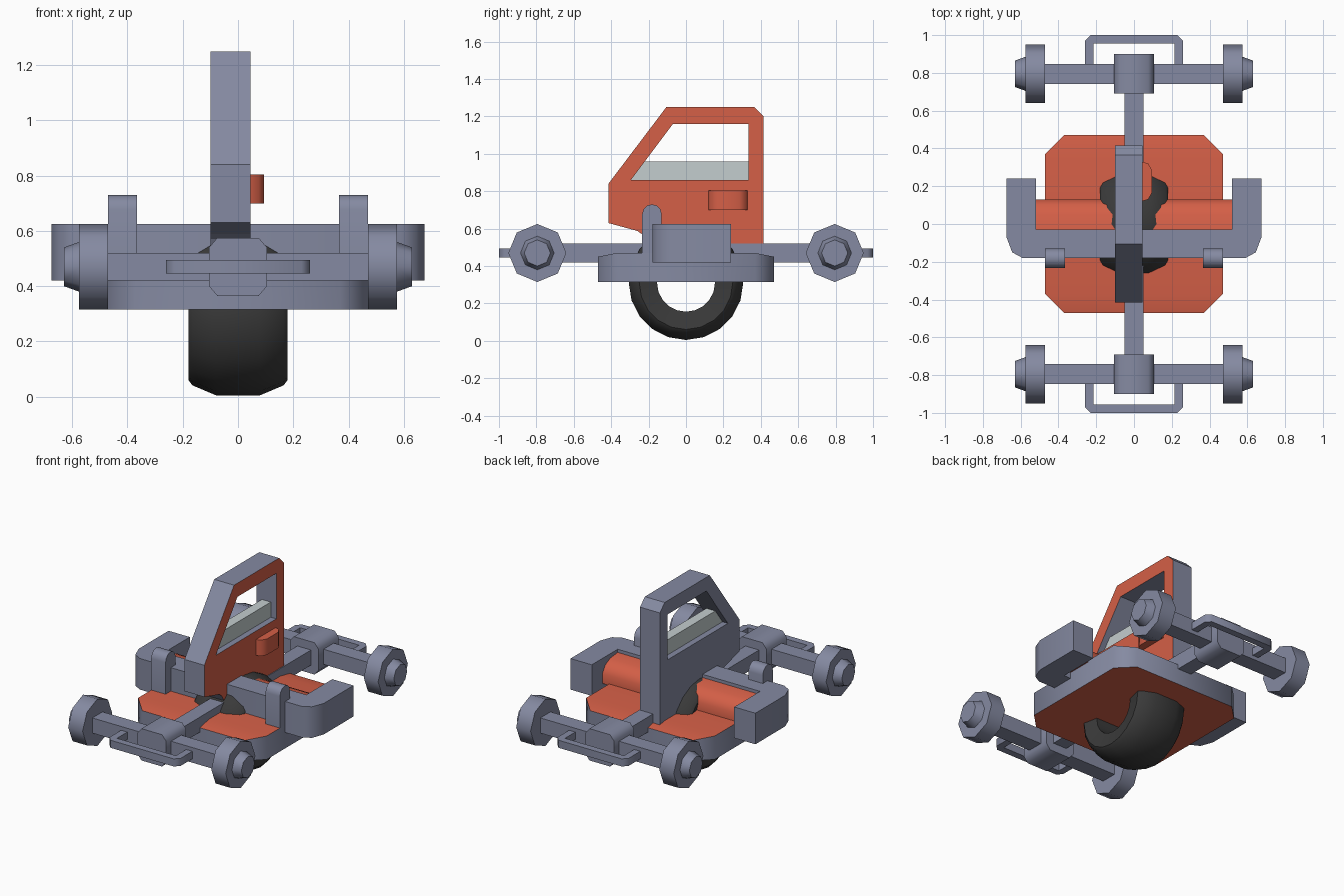
import bpy, bmesh, math
from mathutils import Vector

if "Cube" in bpy.data.objects:
    bpy.data.objects.remove(bpy.data.objects["Cube"])


def material(name, r, g, b):
    m = bpy.data.materials.new(name)
    m.diffuse_color = (r, g, b, 1)
    m.use_nodes = True
    m.node_tree.nodes["Principled BSDF"].inputs["Base Color"].default_value = m.diffuse_color
    return m


GREY = material("blue grey", 0.235, 0.255, 0.36)
RED = material("brick red", 0.66, 0.115, 0.063)
BLACK = material("tyre black", 0.042, 0.042, 0.042)
GLASS = material("window glass", 0.55, 0.61, 0.62)


def finish(bm, name, mats, rule=None, smooth=0):
    """Fix normals, colour faces by a rule on their normal, smooth by angle."""
    bmesh.ops.recalc_face_normals(bm, faces=bm.faces[:])
    bm.normal_update()
    for f in bm.faces:
        f.material_index = rule(f.normal) if rule else 0
        f.smooth = smooth > 0
    for e in bm.edges:
        if len(e.link_faces) == 2:
            e.smooth = e.calc_face_angle() < math.radians(smooth)
    me = bpy.data.meshes.new(name)
    bm.to_mesh(me)
    bm.free()
    for m in mats:
        me.materials.append(m)
    ob = bpy.data.objects.new(name, me)
    bpy.context.collection.objects.link(ob)
    return ob


def prism(name, axis, a, b, loops, mats, rule=None, smooth=0):
    """Extrude an outline (first loop) with holes (other loops) from a to b."""
    place = {"x": lambda u, v: (a, u, v), "y": lambda u, v: (u, a, v),
             "z": lambda u, v: (u, v, a)}[axis]
    step = {"x": (b - a, 0, 0), "y": (0, b - a, 0), "z": (0, 0, b - a)}[axis]
    bm = bmesh.new()
    for loop in loops:
        vs = [bm.verts.new(place(*p)) for p in loop]
        for i in range(len(vs)):
            bm.edges.new((vs[i - 1], vs[i]))
    bmesh.ops.triangle_fill(bm, edges=bm.edges[:], use_beauty=True, use_dissolve=False)
    ext = bmesh.ops.extrude_face_region(bm, geom=bm.faces[:])
    moved = [v for v in ext["geom"] if isinstance(v, bmesh.types.BMVert)]
    bmesh.ops.translate(bm, vec=Vector(step), verts=moved)
    return finish(bm, name, mats, rule, smooth)


def rect(u0, u1, v0, v1):
    return [(u0, v0), (u1, v0), (u1, v1), (u0, v1)]


def box(name, x, y, z, mat):
    return prism(name, "z", z[0], z[1], [rect(*x, *y)], [mat])


def lathe(name, profile, centre, sides, mat, smooth):
    """Spin an (x, radius) profile about the x axis."""
    bm = bmesh.new()
    cy, cz = centre
    vs = [bm.verts.new((x, cy, cz + r)) for x, r in profile]
    for p, q in zip(vs, vs[1:]):
        bm.edges.new((p, q))
    bmesh.ops.spin(bm, geom=bm.verts[:] + bm.edges[:], cent=(0, cy, cz),
                   axis=(1, 0, 0), angle=2 * math.pi, steps=sides)
    bmesh.ops.remove_doubles(bm, verts=bm.verts[:], dist=0.0005)
    return finish(bm, name, [mat], None, smooth)


# Base: chamfered slab, red above and below, grey round the sides
bm = bmesh.new()
for sx in (-1, 1):
    for x, y, top in ((0.47, 0.37, 0.47), (0.37, 0.47, 0.45)):
        for sy in (-1, 1):
            bm.verts.new((sx * x, sy * y, 0.315))
            bm.verts.new((sx * x, sy * y, top))
bmesh.ops.convex_hull(bm, input=bm.verts[:])
finish(bm, "base", [GREY, RED], lambda n: int(abs(n.z) > 0.5), 50)

# Big centre tyre
lathe("tyre", [(-0.16, 0.155), (-0.18, 0.25), (-0.165, 0.27), (-0.08, 0.306), (0.08, 0.306),
               (0.165, 0.27), (0.18, 0.25), (0.16, 0.155), (-0.16, 0.155)],
      (0, 0.311), 20, BLACK, 40)

# Upright door: red outer skin, grey edges and back
outline = [(-0.415, 0.84), (-0.105, 1.25), (0.365, 1.25), (0.415, 1.2), (0.415, 0.45),
           (-0.19, 0.45), (-0.205, 0.52), (-0.235, 0.57), (-0.26, 0.588), (-0.415, 0.63)]
window = [(-0.295, 0.86), (-0.07, 1.16), (0.335, 1.16), (0.335, 0.86)]
prism("door", "x", -0.1, 0.045, [outline, window], [GREY, RED], lambda n: int(n.x > 0.9))
prism("door_glass", "x", -0.06, 0.005,
      [[(-0.3, 0.855), (-0.22, 0.96), (0.34, 0.96), (0.34, 0.855)]], [GLASS])
prism("door_handle", "z", 0.7, 0.805,
      [[(0.04, 0.12), (0.075, 0.13), (0.095, 0.165), (0.095, 0.285), (0.075, 0.32), (0.04, 0.33)]],
      [RED], None, 50)

# Wide U-shaped bumper with a red pad behind it
right = [(0.675, 0.24), (0.675, -0.07), (0.645, -0.15), (0.59, -0.18)]
inner = [(0.52, -0.03), (0.52, 0.24)]
half = inner[::-1]
u_shape = right + [(-x, y) for x, y in right[::-1]] + [(-x, y) for x, y in half] + inner
prism("wide_bumper", "z", 0.42, 0.625, [u_shape], [GREY], None, 50)
prism("bumper_pad", "x", -0.525, 0.525,
      [[(-0.04, 0.46), (-0.04, 0.605), (0.05, 0.595), (0.1, 0.57), (0.13, 0.525), (0.13, 0.46)]],
      [RED], None, 40)

# Round-topped posts on the bumper
arc = [(-0.182 + 0.052 * math.cos(math.pi * i / 6), 0.678 + 0.052 * math.sin(math.pi * i / 6))
       for i in range(7)]
for s, side in ((-1, "left"), (1, "right")):
    prism(side + "_post", "x", s * 0.365, s * 0.47,
          [[(-0.13, 0.43)] + arc + [(-0.234, 0.43)]], [GREY], None, 40)

# Centre beam and the two axle assemblies
box("centre_beam", (-0.05, 0.05), (-0.8, 0.8), (0.42, 0.52), GREY)
hub = [(0.105, 0.4), (0.105, 0.54), (0.075, 0.575), (-0.075, 0.575),
       (-0.105, 0.54), (-0.105, 0.4), (-0.075, 0.365), (0.075, 0.365)]
for s, end in ((-1, "front"), (1, "back")):
    cy = s * 0.795
    box(end + "_axle", (-0.5, 0.5), (cy - 0.053, cy + 0.053), (0.42, 0.52), GREY)
    prism(end + "_hub", "y", cy - 0.105, cy + 0.105, [hub], [GREY], None, 50)
    # Hoop on the outside of the axle
    hoop = [(0.26, 0.83), (0.26, 0.97), (0.23, 1.0), (-0.23, 1.0), (-0.26, 0.97), (-0.26, 0.83),
            (-0.215, 0.83), (-0.215, 0.955), (0.215, 0.955), (0.215, 0.83)]
    prism(end + "_hoop", "z", 0.445, 0.495, [[(x, s * y) for x, y in hoop]], [GREY], None, 50)
    # Eight-sided wheels with tapered caps
    for t, side in ((-1, "left"), (1, "right")):
        prof = [(0.47, 0), (0.47, 0.155), (0.575, 0.155), (0.575, 0.09), (0.63, 0.07), (0.63, 0)]
        lathe(f"{end}_{side}_wheel", [(t * x, r) for x, r in prof], (cy, 0.47), 8, GREY, 50)
